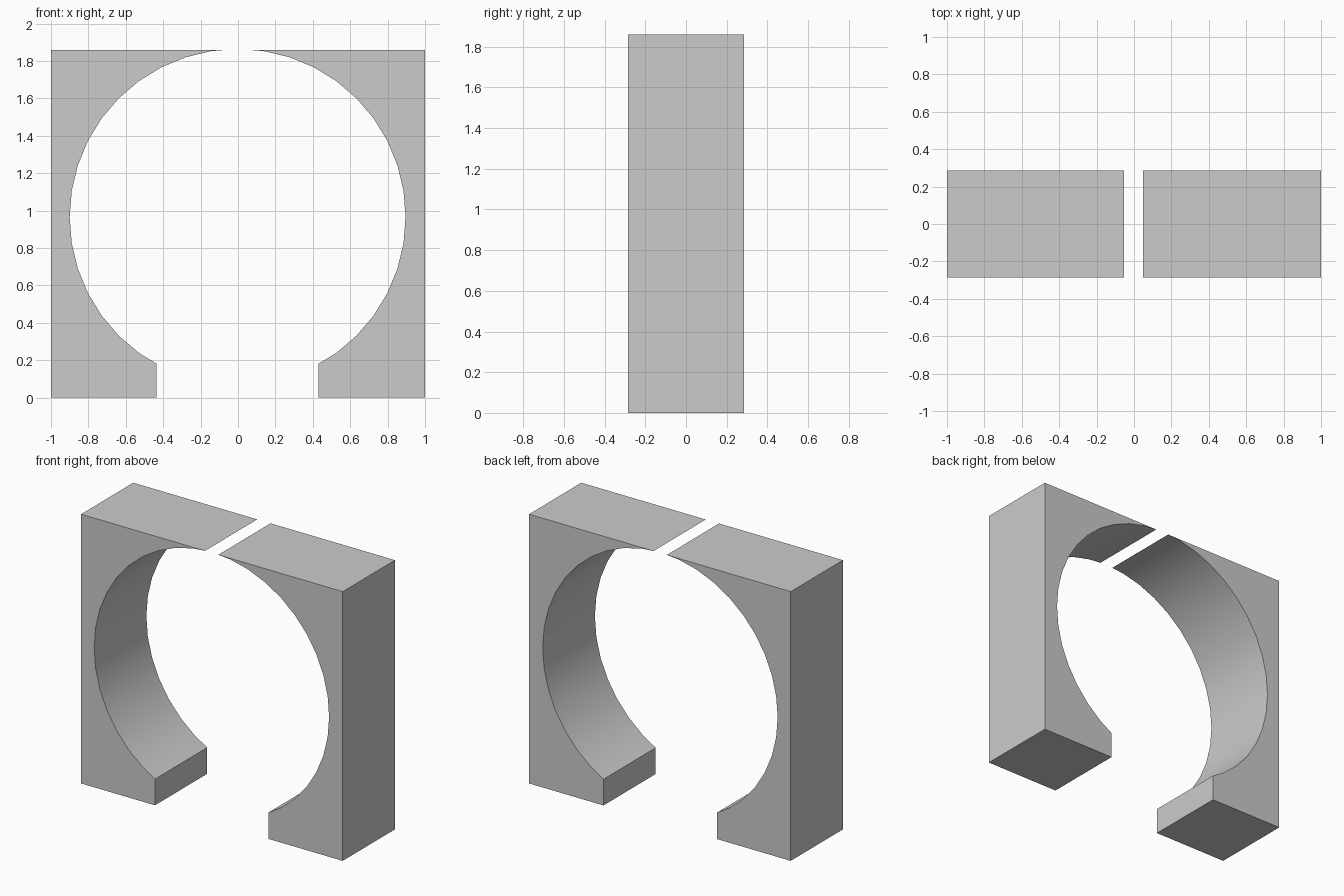
import bpy, bmesh, math

if "Cube" in bpy.data.objects:
    bpy.data.objects.remove(bpy.data.objects["Cube"])

HEIGHT, HALF_DEPTH = 1.86, 0.285
RADIUS, CX, CZ = 0.898, -0.002, 0.966
STEP = math.radians(9)


def arc_point(i):
    return (CX + RADIUS * math.cos(i * STEP), CZ + RADIUS * math.sin(i * STEP))


def on_chord(a, b, axis, value):
    t = (value - a[axis]) / (b[axis] - a[axis])
    return (a[0] + t * (b[0] - a[0]), a[1] + t * (b[1] - a[1]))


def clamp_half(name, side):
    # Outline: foot, outer wall, thin top tip, then the 40-sided bore
    bore = [arc_point(i) for i in range(9, -7, -1)]
    tip = on_chord(arc_point(10), arc_point(9), 1, HEIGHT)
    heel = on_chord(arc_point(-6), arc_point(-7), 0, CX + 0.433)
    outline = [(heel[0], 0), (1, 0), (1, HEIGHT), tip] + bore + [heel]
    if side < 0:
        # the bore sits slightly off centre, outer wall stays at x = -1
        outline = [(-1 if x == 1 else 2 * CX - x, z) for x, z in outline]

    # Extrude the outline through the depth
    bm = bmesh.new()
    face = bm.faces.new([bm.verts.new((x, -HALF_DEPTH, z)) for x, z in outline])
    ext = bmesh.ops.extrude_face_region(bm, geom=[face], use_keep_orig=True)
    moved = [v for v in ext["geom"] if isinstance(v, bmesh.types.BMVert)]
    bmesh.ops.translate(bm, verts=moved, vec=(0, 2 * HALF_DEPTH, 0))
    bmesh.ops.recalc_face_normals(bm, faces=bm.faces)
    mesh = bpy.data.meshes.new(name)
    bm.to_mesh(mesh)
    bm.free()

    obj = bpy.data.objects.new(name, mesh)
    bpy.context.collection.objects.link(obj)
    bpy.ops.object.select_all(action='DESELECT')
    obj.select_set(True)
    bpy.context.view_layer.objects.active = obj
    bpy.ops.object.shade_smooth_by_angle(angle=math.radians(30))


# Two facing halves around the round opening
clamp_half("right_half", 1)
clamp_half("left_half", -1)
